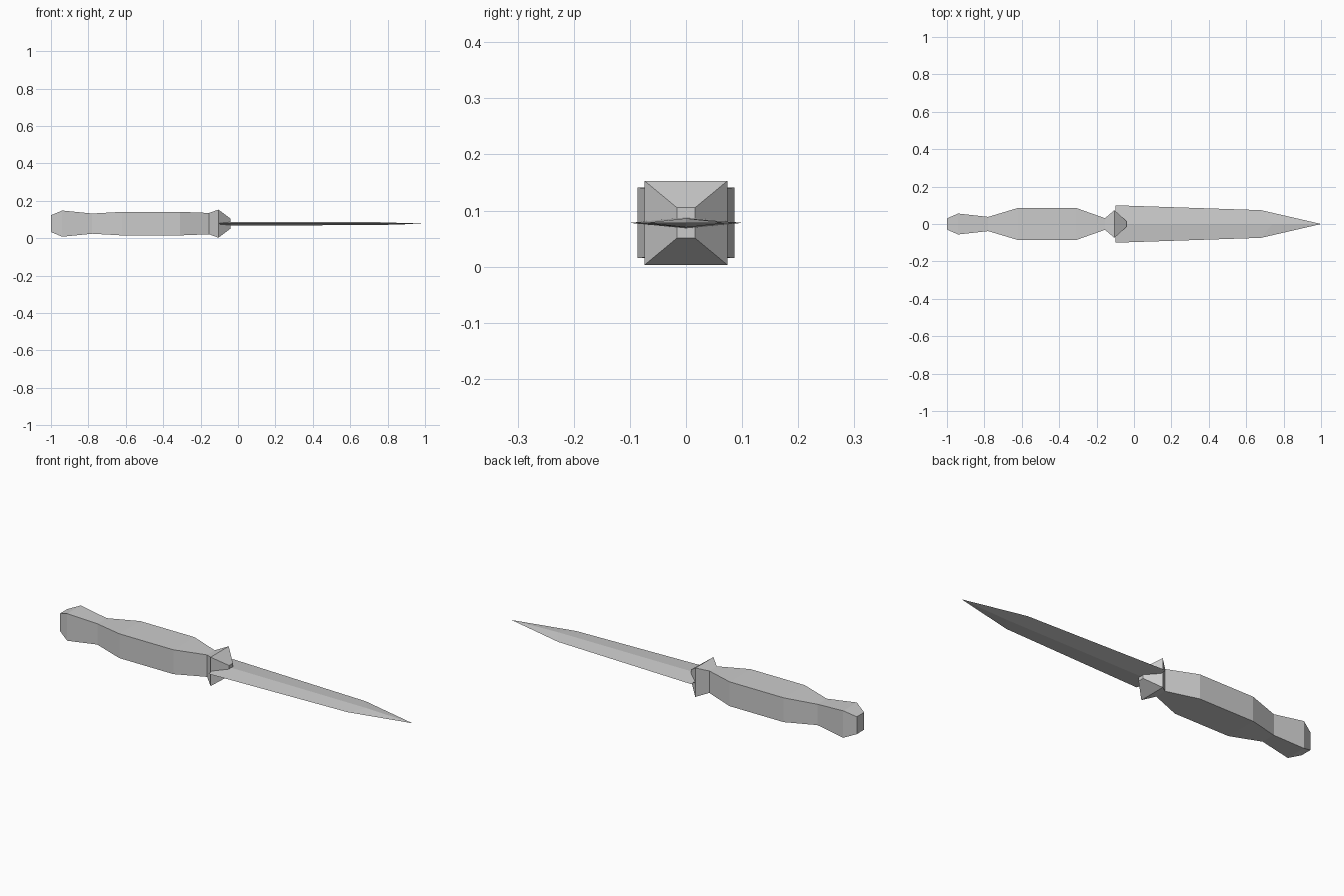
import bpy
import bmesh

cube = bpy.data.objects.get("Cube")
if cube:
    bpy.data.objects.remove(cube, do_unlink=True)

MID = 0.078  # height of the long axis


def make_material(name, colour):
    mat = bpy.data.materials.new(name)
    mat.use_nodes = True
    mat.diffuse_color = colour
    mat.node_tree.nodes["Principled BSDF"].inputs["Base Color"].default_value = colour
    return mat


grey = make_material("light grey", (0.6, 0.6, 0.6, 1))


def loft(name, stations, section, cap_start=True, cap_end=True, tip=None):
    """Sweep a section along x; each station is (x, half width, half height)."""
    bm = bmesh.new()
    rings = [[bm.verts.new((x, w * sy, MID + h * sz)) for sy, sz in section]
             for x, w, h in stations]
    n = len(section)
    for a, b in zip(rings, rings[1:]):
        for i in range(n):
            j = (i + 1) % n
            bm.faces.new((a[i], a[j], b[j], b[i]))
    if tip is not None:
        point = bm.verts.new((tip, 0, MID))
        for i in range(n):
            bm.faces.new((rings[-1][i], rings[-1][(i + 1) % n], point))
    elif cap_end:
        bm.faces.new(rings[-1])
    if cap_start:
        bm.faces.new(rings[0])
    bmesh.ops.recalc_face_normals(bm, faces=bm.faces)
    mesh = bpy.data.meshes.new(name)
    bm.to_mesh(mesh)
    bm.free()
    mesh.materials.append(grey)
    obj = bpy.data.objects.new(name, mesh)
    bpy.context.collection.objects.link(obj)
    return obj


box = [(-1, -1), (1, -1), (1, 1), (-1, 1)]
diamond = [(-1, 0), (0, -1), (1, 0), (0, 1)]
neck = (-0.155, 0.031, 0.057)

# Grip with flared pommel, open where it meets the guard
loft("handle", [(-1, 0.03, 0.045), (-0.94, 0.056, 0.07), (-0.78, 0.038, 0.054),
                (-0.62, 0.086, 0.063), (-0.31, 0.086, 0.063), neck],
     box, cap_end=False)

# Flared collar tapering to a small block on the blade
loft("guard", [neck, (-0.105, 0.074, 0.075), (-0.04, 0.016, 0.027)],
     box, cap_start=False)

# Double-edged blade with a central ridge; the ridge shoulder sits forward
blade = loft("blade", [(-0.1, 0.1, 0.01), (0.68, 0.074, 0.008)], diamond, tip=1.0)
for v in blade.data.vertices:
    if abs(v.co.y) < 0.001 and 0.6 < v.co.x < 0.9:
        v.co.x = 0.74
